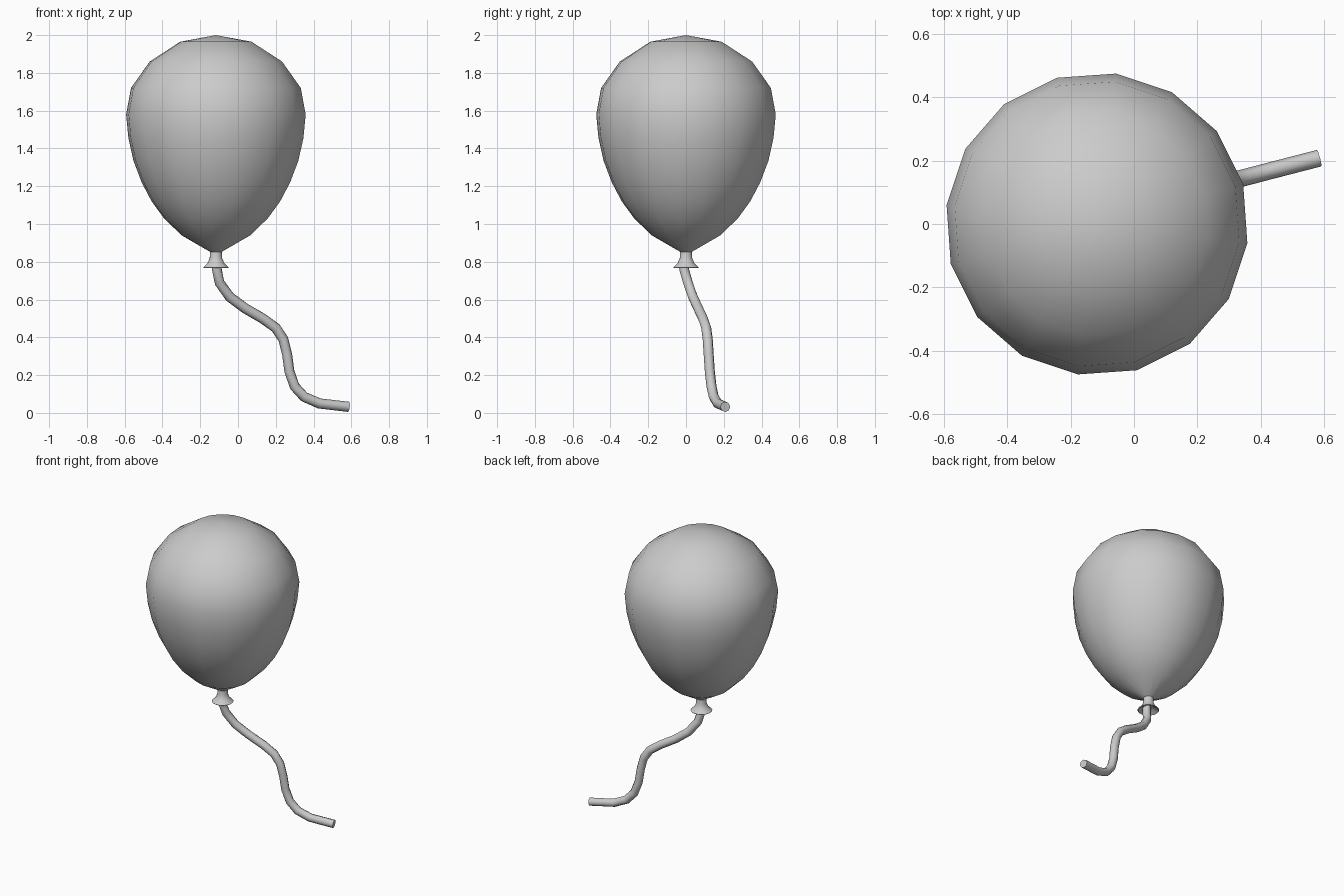
import bpy, bmesh, math

if "Cube" in bpy.data.objects:
    bpy.data.objects.remove(bpy.data.objects["Cube"])

CX = -0.117      # balloon axis
SIDES = 16
TURN = math.radians(-7.2)


def finish(obj, angle=60):
    bpy.ops.object.select_all(action='DESELECT')
    obj.select_set(True)
    bpy.context.view_layer.objects.active = obj
    bpy.ops.object.shade_smooth_by_angle(angle=math.radians(angle))


def lathe(name, profile, sides):
    """Revolve (radius, z) points; radius 0 makes a pole."""
    bm = bmesh.new()
    rings = []
    for r, z in profile:
        if r == 0:
            rings.append([bm.verts.new((CX, 0, z))] * sides)
        else:
            rings.append([bm.verts.new((CX + r * math.cos(TURN + math.tau * i / sides),
                                        r * math.sin(TURN + math.tau * i / sides), z))
                          for i in range(sides)])
    for a, b in zip(rings, rings[1:]):
        for i in range(sides):
            j = (i + 1) % sides
            bm.faces.new(list(dict.fromkeys((a[i], a[j], b[j], b[i]))))
    bmesh.ops.recalc_face_normals(bm, faces=bm.faces)
    mesh = bpy.data.meshes.new(name)
    bm.to_mesh(mesh)
    bm.free()
    obj = bpy.data.objects.new(name, mesh)
    bpy.context.collection.objects.link(obj)
    finish(obj)
    return obj


# Balloon body, neck and flared knot with a slightly hollow underside
lathe("balloon", [
    (0, 2.0), (0.19, 1.965), (0.353, 1.86), (0.453, 1.72), (0.479, 1.58),
    (0.467, 1.455), (0.44, 1.335), (0.396, 1.22), (0.343, 1.12), (0.277, 1.03),
    (0.183, 0.94), (0.032, 0.853), (0.033, 0.82), (0.045, 0.792),
    (0.068, 0.77), (0.064, 0.766), (0.035, 0.785), (0, 0.80)], SIDES)

# Wavy string trailing down to the ground
path = [(-0.113, -0.012, 0.80), (-0.112, -0.010, 0.76), (-0.098, 0.010, 0.69),
        (-0.045, 0.036, 0.615), (0.035, 0.064, 0.555), (0.13, 0.090, 0.50),
        (0.20, 0.107, 0.45), (0.24, 0.115, 0.39), (0.26, 0.120, 0.31),
        (0.272, 0.126, 0.22), (0.300, 0.135, 0.14), (0.35, 0.147, 0.085),
        (0.43, 0.168, 0.05), (0.585, 0.208, 0.032)]
curve = bpy.data.curves.new("string", 'CURVE')
curve.dimensions = '3D'
curve.bevel_depth = 0.027
curve.bevel_resolution = 2
curve.use_fill_caps = True
spline = curve.splines.new('POLY')
spline.points.add(len(path) - 1)
for p, co in zip(spline.points, path):
    p.co = (*co, 1)
string = bpy.data.objects.new("string", curve)
bpy.context.collection.objects.link(string)
bpy.ops.object.select_all(action='DESELECT')
string.select_set(True)
bpy.context.view_layer.objects.active = string
bpy.ops.object.convert(target='MESH')
finish(bpy.context.view_layer.objects.active)
